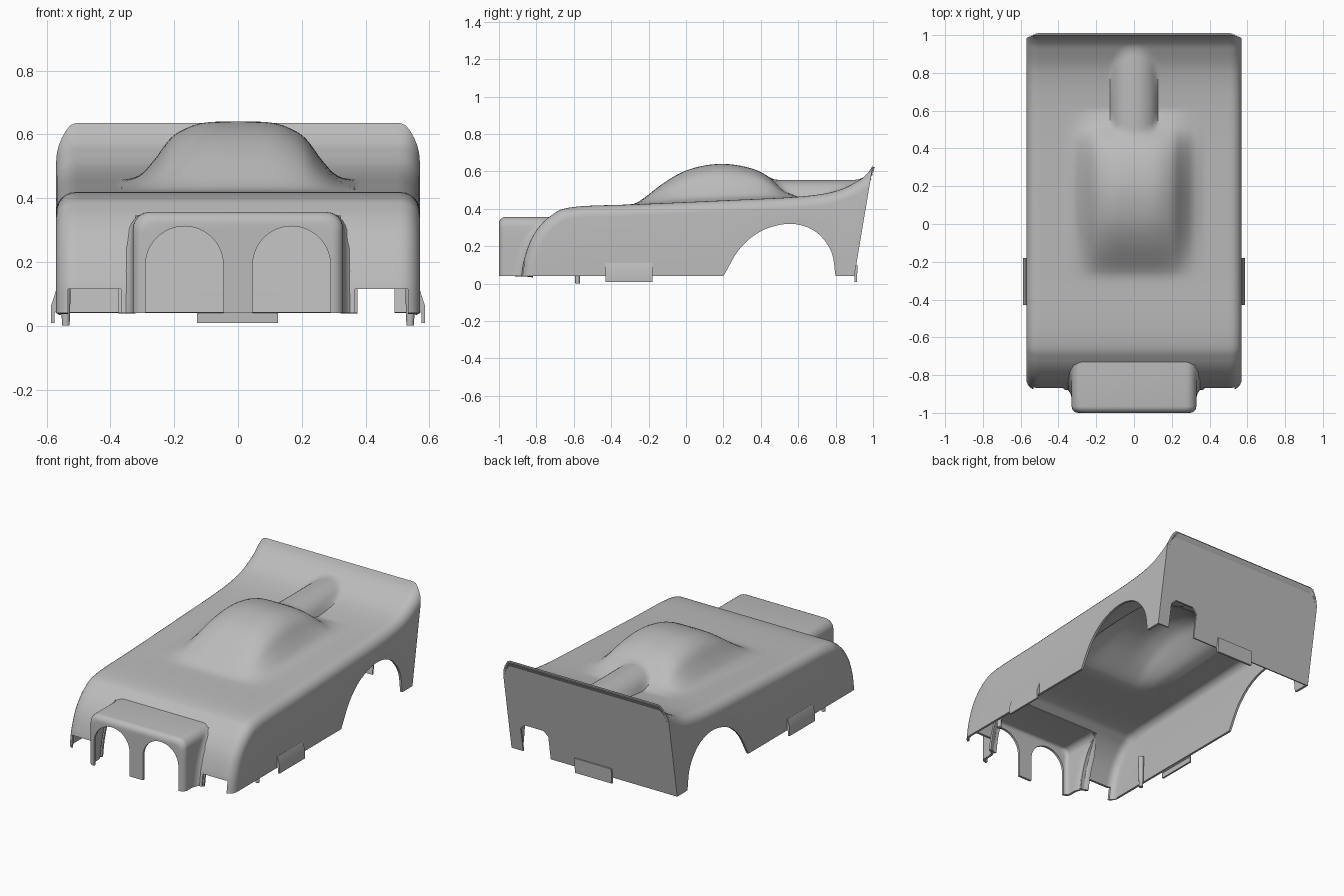
import bpy, bmesh, math
from mathutils import Vector

cube = bpy.data.objects.get("Cube")
if cube:
    bpy.data.objects.remove(cube)

grey = bpy.data.materials.new("plain_grey")
grey.use_nodes = True
COLOUR = (0.5, 0.5, 0.5, 1)
grey.diffuse_color = COLOUR
grey.node_tree.nodes["Principled BSDF"].inputs["Base Color"].default_value = COLOUR

HALF, ROUND, FLOOR, SKIN = 0.57, 0.06, 0.04, 0.014


def spline(pts, steps):
    """Catmull-Rom curve through 2D points."""
    pts = [Vector(p) for p in pts]
    ext = [2 * pts[0] - pts[1]] + pts + [2 * pts[-1] - pts[-2]]
    out = []
    for a, b, c, d in zip(ext, ext[1:], ext[2:], ext[3:]):
        for i in range(steps):
            t = i / steps
            out.append(0.5 * (2 * b + (c - a) * t + (2 * a - 5 * b + 4 * c - d) * t * t
                              + (3 * b - a - 3 * c + d) * t ** 3))
    return out + [pts[-1]]


def lookup(pts, v, key=0):
    """Linear reading of one coordinate of a curve from the other."""
    for a, b in zip(pts, pts[1:]):
        if a[key] <= v <= b[key]:
            t = (v - a[key]) / max(b[key] - a[key], 1e-9)
            return a[1 - key] + (b[1 - key] - a[1 - key]) * t
    return pts[0][1 - key] if v < pts[0][key] else pts[-1][1 - key]


def make(name, bm):
    mesh = bpy.data.meshes.new(name)
    bm.to_mesh(mesh)
    bm.free()
    mesh.materials.append(grey)
    obj = bpy.data.objects.new(name, mesh)
    bpy.context.collection.objects.link(obj)
    return obj


def prism(name, pts, axis, lo, hi):
    """Extrude a closed outline along x or y."""
    bm = bmesh.new()
    place = (lambda p, d: (d, *p)) if axis == "x" else (lambda p, d: (p[0], d, p[1]))
    rings = [[bm.verts.new(place(p, d)) for p in pts] for d in (lo, hi)]
    n = len(pts)
    for i in range(n):
        j = (i + 1) % n
        bm.faces.new((rings[0][i], rings[0][j], rings[1][j], rings[1][i]))
    for r in rings:
        bm.faces.new(r)
    bmesh.ops.recalc_face_normals(bm, faces=bm.faces)
    return make(name, bm)


def rect(x0, x1, z0, z1):
    return [(x0, z0), (x1, z0), (x1, z1), (x0, z1)]


def finish(obj, cutters=(), skin=0, angle=35):
    """Thicken, cut, bake the modifiers and shade."""
    if skin:
        mod = obj.modifiers.new("skin", "SOLIDIFY")
        mod.thickness, mod.offset = skin, -1
    for c in cutters:
        mod = obj.modifiers.new("cut", "BOOLEAN")
        mod.object, mod.operation, mod.solver = c, "DIFFERENCE", "EXACT"
    bpy.ops.object.select_all(action="DESELECT")
    obj.select_set(True)
    bpy.context.view_layer.objects.active = obj
    bpy.ops.object.convert(target="MESH")
    bpy.ops.object.shade_smooth_by_angle(angle=math.radians(angle))
    for c in cutters:
        bpy.data.objects.remove(c)


def grid_faces(bm, rows):
    for r, s in zip(rows, rows[1:]):
        for i in range(len(r) - 1):
            quad = [r[i], r[i + 1], s[i + 1], s[i]]
            bm.faces.new(quad)


def outward(bm):
    """Point the open shell's faces outwards."""
    bmesh.ops.remove_doubles(bm, verts=bm.verts, dist=1e-5)
    bmesh.ops.recalc_face_normals(bm, faces=bm.faces)
    if sum(f.normal.z * f.calc_area() for f in bm.faces) < 0:
        bmesh.ops.reverse_faces(bm, faces=bm.faces)


# Centre line of the body, and the canopy's lengthwise and crosswise rise
profile = spline([(-.88, .04), (-.86, .15), (-.81, .27), (-.72, .365), (-.6, .41), (-.25, .425),
                  (.2, .445), (.6, .465), (.8, .495), (.92, .55), (.97, .59), (1, .635), (1.03, .7)], 14)
canopy_long = spline([(-.31, 0), (-.25, .015), (-.1, .12), (.03, .178), (.19, .196), (.35, .165),
                      (.45, .11), (.52, .04), (.6, 0)], 8)
canopy_cross = spline([(0, 1), (.09, .99), (.15, .92), (.21, .74), (.26, .4), (.31, .12), (.37, 0)], 8)


def smooth_max(a, b, k=0.02):
    h = max(k - abs(a - b), 0) / k
    return max(a, b) + h * h * k / 4


def top_height(x, y, base):
    if y < -0.31:
        return base
    z = base + max(0, lookup(canopy_long, y)) * max(0, lookup(canopy_cross, abs(x)))
    if y > 0.3 and abs(x) < 0.125:
        z = smooth_max(z, .455 + .1 * math.sqrt(1 - (x / .125) ** 2))
    return z


# Body shell: swept centre line with rounded shoulders and straight sides
bm = bmesh.new()
rows = []
flat = HALF - ROUND
for i, p in enumerate(profile):
    tangent = (profile[min(i + 1, len(profile) - 1)] - profile[max(i - 1, 0)]).normalized()
    inward = Vector((tangent.y, -tangent.x))
    right = []
    for k in range(1, 7):
        a = k / 6 * math.pi / 2
        q = p + inward * ROUND * (1 - math.cos(a))
        right.append((flat + ROUND * math.sin(a), q.x, max(q.y, FLOOR)))
    right.append((HALF, right[-1][1], FLOOR))
    middle = [(flat * (j / 36 - 1), p.x) for j in range(73)]
    ring = [(-x, y, z) for x, y, z in reversed(right)]
    ring += [(x, y, top_height(x, y, p.y)) for x, y in middle] + right
    rows.append([bm.verts.new(v) for v in ring])
grid_faces(bm, rows)
bmesh.ops.remove_doubles(bm, verts=bm.verts, dist=1e-5)

# Sloping back wall closes the tail
cut = bmesh.ops.bisect_plane(bm, geom=bm.verts[:] + bm.edges[:] + bm.faces[:], dist=1e-5,
                             plane_co=(0, 1, .635), plane_no=(0, .595, -.1), clear_outer=True)
edge = [g for g in cut["geom_cut"] if isinstance(g, bmesh.types.BMVert)]
edge.sort(key=lambda v: (round(v.co.x, 4), v.co.z if v.co.x < 0 else -v.co.z))
bm.faces.new(edge)
outward(bm)
body = make("body_shell", bm)

wheel = spline([(.2, .04), (.29, .19), (.41, .285), (.56, .32), (.69, .28), (.775, .175), (.8, .04)], 8)
wheel = [(.2, -.1)] + [tuple(p) for p in wheel] + [(.8, -.1)]
cutters = [
    prism("wheel_cutter", wheel, "x", -1, 1),
    prism("nose_cutter", rect(-.322, .322, -.1, .345), "y", -1.1, -.55),
    prism("tail_cutter", [(.3, -.1), (.3, .19), (.33, .22), (.46, .22), (.49, .19), (.49, -.1)], "y", .7, 1.2),
]
for s in (-1, 1):
    cutters.append(prism("notch_cutter", rect(s * .45 - .083, s * .45 + .083, -.1, .115), "y", -1.1, -.6))
finish(body, cutters, SKIN)

# Nose box: lofted arch section that flares where it meets the body
section = [(1, FLOOR), (1, .1), (1, .17), (1, .24)]
TOP, CORNER = .357, .055
for k in range(7):
    a = k / 6 * math.pi / 2
    section.append((1 - CORNER * (1 - math.cos(a)) / .33, TOP - CORNER * (1 - math.sin(a))))
section += [(-x, z) for x, z in reversed(section)]
stations = [(0, .035)]
for k in range(1, 6):
    a = k / 5 * math.pi / 2
    stations.append((.035 * (1 - math.cos(a)), .035 * (1 - math.sin(a))))
bm = bmesh.new()
rows = []
for depth, inset in stations:
    rows.append([bm.verts.new((x * (.33 - inset), depth - 1, z - inset * max(0, (z - .24) / (TOP - .24))))
                 for x, z in section])
bm.faces.new(rows[0])
for k in range(7):
    a = k / 6 * math.pi / 2
    row = []
    for x, z in section:
        meet = lookup(profile, z, 1) + .01
        flare = .045 * (1 - math.cos(a)) * min(1, max(0, (TOP - z) / .1))
        row.append(bm.verts.new((x * (.33 + flare), meet - .06 * (1 - math.sin(a)), z)))
    rows.append(row)
grid_faces(bm, rows)
outward(bm)
nose = make("nose_box", bm)
arches = []
for s in (-1, 1):
    outline = [(s * .168 + .122 * math.cos(a), .19 + .122 * math.sin(a))
               for a in [k * math.pi / 24 for k in range(25)]]
    outline += [(s * .168 - .122, -.1), (s * .168 + .122, -.1)]
    arches.append(prism("arch_cutter", outline, "y", -1.1, -.94))
finish(nose, arches, SKIN)

# Side clips, locating pegs and rear tab
for s, side in ((1, "left"), (-1, "right")):
    clip = [(.56, .11), (.571, .11), (.587, .06), (.587, .008), (.576, .008), (.576, .04), (.56, .05)]
    tab = prism(side + "_clip", [(s * x, z) for x, z in clip], "y", -.43, -.18)
    finish(tab)
    bm = bmesh.new()
    bmesh.ops.create_cone(bm, cap_ends=True, segments=16, radius1=.012, radius2=.018, depth=.2)
    bmesh.ops.translate(bm, verts=bm.verts, vec=(s * .54, -.58, .1))
    finish(make(side + "_peg", bm))
finish(prism("rear_tab", [(.9, .008), (.913, .008), (.918, .1), (.9, .1)], "x", -.128, .125))
